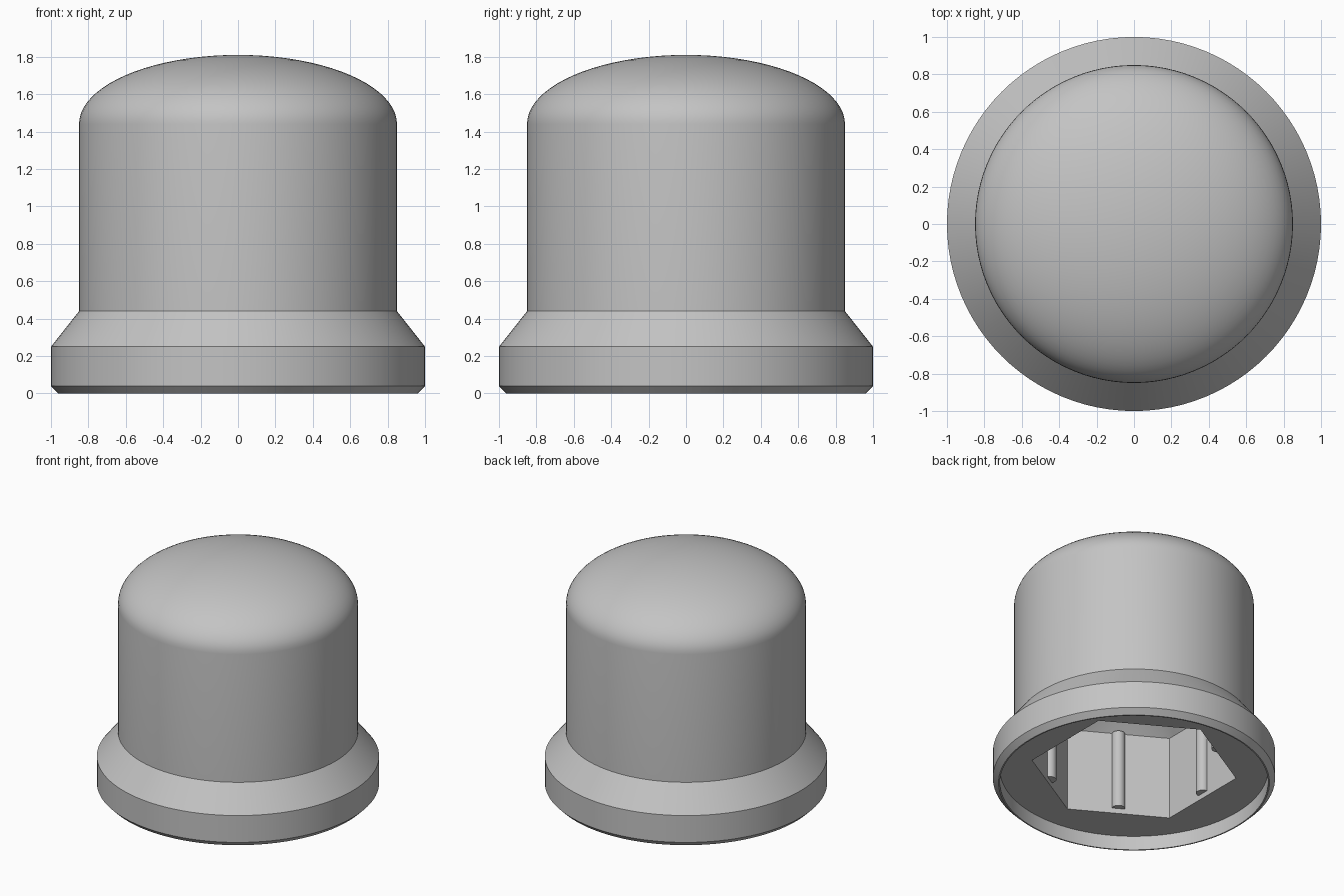
import bpy, bmesh, math

cube = bpy.data.objects.get("Cube")
if cube:
    bpy.data.objects.remove(cube, do_unlink=True)

SEG = 96            # samples around the cap
APOTHEM = 0.635     # centre to socket wall
FLOOR, CEILING = 0.11, 0.76

grey = bpy.data.materials.new("plain grey")
grey.use_nodes = True
colour = (0.55, 0.55, 0.55, 1)
grey.diffuse_color = colour
grey.node_tree.nodes["Principled BSDF"].inputs["Base Color"].default_value = colour


def finish(bm, name):
    """Turn a bmesh into a smooth object with sharp edges kept."""
    bmesh.ops.recalc_face_normals(bm, faces=bm.faces)
    mesh = bpy.data.meshes.new(name)
    bm.to_mesh(mesh)
    bm.free()
    mesh.materials.append(grey)
    obj = bpy.data.objects.new(name, mesh)
    bpy.context.collection.objects.link(obj)
    bpy.ops.object.select_all(action='DESELECT')
    obj.select_set(True)
    bpy.context.view_layer.objects.active = obj
    bpy.ops.object.shade_smooth_by_angle(angle=math.radians(28))
    return obj


def circle(radius):
    return lambda a: radius


def hexagon(apothem):
    sector = math.pi / 3
    return lambda a: apothem / math.cos((a + sector / 2) % sector - sector / 2)


# Cap shell: rings from the socket ceiling, down, around the lip and up the dome
rings = [(circle(0.2), 1.09), (circle(0.4), 0.98),
         (hexagon(APOTHEM), CEILING), (hexagon(APOTHEM), FLOOR)]
profile = [(0.95, FLOOR), (0.95, 0), (0.96, 0), (1, 0.04), (1, 0.25),
           (0.85, 0.44), (0.85, 1.44)]
rings += [(circle(r), z) for r, z in profile]
STEPS = 20
for i in range(1, STEPS):
    t = math.pi / 2 * i / STEPS
    rings.append((circle(0.85 * math.cos(t)), 1.44 + 0.37 * math.sin(t)))

bm = bmesh.new()
loops = []
for shape, z in rings:
    angles = [math.tau * i / SEG for i in range(SEG)]
    loops.append([bm.verts.new((shape(a) * math.cos(a), shape(a) * math.sin(a), z))
                  for a in angles])
for low, high in zip(loops, loops[1:]):
    for i in range(SEG):
        j = (i + 1) % SEG
        bm.faces.new((low[i], low[j], high[j], high[i]))
for loop, z in ((loops[0], 1.2), (loops[-1], 1.81)):
    tip = bm.verts.new((0, 0, z))
    for i in range(SEG):
        bm.faces.new((loop[i], loop[(i + 1) % SEG], tip))
finish(bm, "cap_shell")

# Grip ribs: a rounded bar half sunk into the middle of each socket wall
bottom = FLOOR + 0.04
for k in range(6):
    a = k * math.pi / 3
    bm = bmesh.new()
    bmesh.ops.create_cone(bm, cap_ends=True, segments=24, radius1=0.047,
                          radius2=0.047, depth=CEILING - bottom)
    bmesh.ops.translate(bm, verts=bm.verts,
                        vec=(APOTHEM * math.cos(a), APOTHEM * math.sin(a),
                             (CEILING + bottom) / 2))
    finish(bm, f"grip_rib_{k + 1}")
